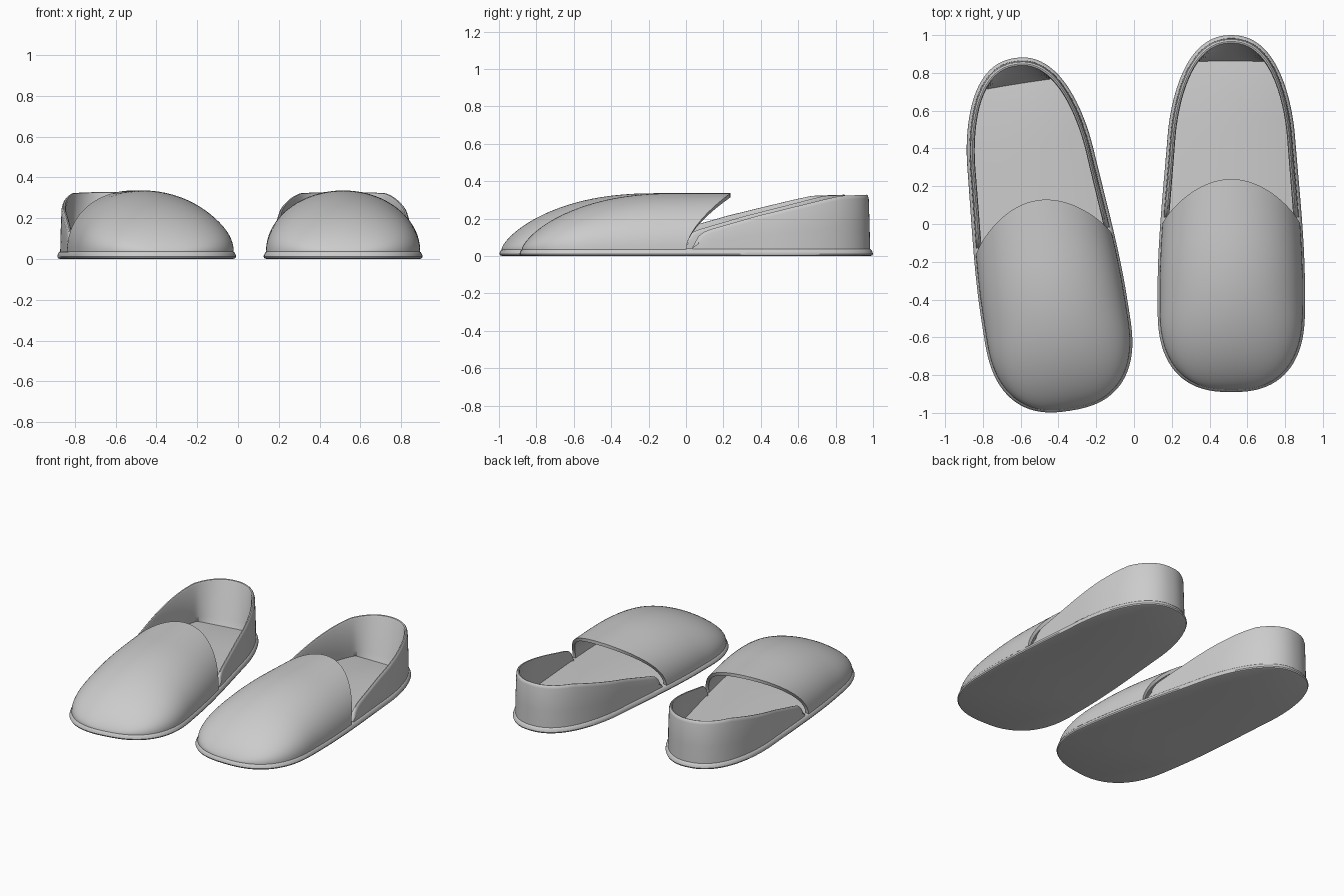
import bpy
import bmesh
from math import sin, cos, pi, radians

if "Cube" in bpy.data.objects:
    bpy.data.objects.remove(bpy.data.objects["Cube"], do_unlink=True)

grey = bpy.data.materials.new("soft_grey")
grey.use_nodes = True
grey.diffuse_color = (0.6, 0.6, 0.6, 1)
grey.node_tree.nodes["Principled BSDF"].inputs["Base Color"].default_value = (0.6, 0.6, 0.6, 1)

END = 0.945      # half length of a slipper
FLOOR = 0.04     # insole height
RISE = 0.3       # height of the toe cover above the insole


def half_width(y):
    """Half width of the footprint: broad rounded toe, narrower heel."""
    t = min(max((y + 0.4) / 1.2, 0), 1)
    w = 0.39 - 0.07 * t * t * (3 - 2 * t)
    if y < -0.5:
        d = min((-0.5 - y) / 0.445, 1)
        w *= (1 - d ** 2.5) ** 0.4
    if y > 0.4:
        d = min((y - 0.4) / 0.545, 1)
        w *= (1 - d ** 2.1) ** 0.45
    return w


def inset(x, y, off):
    return x * (1 - off / 0.39), y * (1 - off / END)


def ramp(y, keys):
    """Piecewise linear height along the length."""
    for (a, p), (b, q) in zip(keys, keys[1:]):
        if y <= b:
            return p + (q - p) * max(y - a, 0) / (b - a)
    return keys[-1][1]


def make(name, rows, place, closed=False, caps=False, thickness=0):
    """Skin equal-length rows of points into one object."""
    bm = bmesh.new()
    vs = [[bm.verts.new(p) for p in r] for r in rows]
    n = len(rows[0])
    for a, b in zip(vs, vs[1:]):
        for i in range(n if closed else n - 1):
            j = (i + 1) % n
            bm.faces.new((a[i], a[j], b[j], b[i]))
    if caps:
        bm.faces.new(vs[0])
        bm.faces.new(vs[-1])
    bmesh.ops.remove_doubles(bm, verts=bm.verts, dist=0.0003)
    bmesh.ops.recalc_face_normals(bm, faces=bm.faces)
    bm.normal_update()
    if thickness and sum(f.normal.z * f.calc_area() for f in bm.faces) < 0:
        bmesh.ops.reverse_faces(bm, faces=bm.faces)
    me = bpy.data.meshes.new(name)
    bm.to_mesh(me)
    bm.free()
    me.materials.append(grey)
    ob = bpy.data.objects.new(name, me)
    bpy.context.collection.objects.link(ob)
    ob.location = (place[0], place[1], 0)
    ob.rotation_euler.z = radians(place[2])
    bpy.ops.object.select_all(action='DESELECT')
    ob.select_set(True)
    bpy.context.view_layer.objects.active = ob
    if thickness:
        mod = ob.modifiers.new("shell", 'SOLIDIFY')
        mod.thickness = thickness
        mod.offset = -1
        bpy.ops.object.modifier_apply(modifier=mod.name)
    bpy.ops.object.shade_smooth_by_angle(angle=radians(40))


def sole(side, place):
    ring = []
    for i in range(128):
        a = 2 * pi * i / 128
        y = -END * cos(a)
        ring.append((half_width(y) * (1 if a < pi else -1), y))
    layers = [(0.015, 0), (0.004, 0.004), (0, 0.012), (0.003, 0.022),
              (0.008, 0.032), (0.014, 0.037), (0.022, FLOOR)]
    rows = [[(*inset(x, y, o), z) for x, y in ring] for o, z in layers]
    make(side + "_sole", rows, place, closed=True, caps=True)


def toe_cover(side, place):
    rows = []
    for i in range(49):
        u = (i / 48) ** 1.9
        row = []
        for j in range(49):
            a = pi * j / 48
            # rear edge sweeps back as it climbs
            rear = -0.055 + 0.24 * sin(a) ** 1.6
            y = -END + (rear + END) * u
            d = min(max((-0.1 - y) / 0.845, 0), 1)
            high = RISE * (1 - d ** 2.3) ** 0.7
            x, yy = inset(half_width(y) * cos(a), y, 0.012)
            row.append((x, yy, FLOOR - 0.004 + high * sin(a) ** 0.95))
        rows.append(row)
    make(side + "_toe_cover", rows, place, thickness=0.022)


def heel_counter(side, place):
    start = -0.02
    top_keys = [(start, 0.05), (0.005, 0.1), (0.05, 0.135), (0.34, 0.215),
                (0.72, 0.305), (0.8, 0.322), (END, 0.328)]
    rows = []
    for i in range(97):
        t = 2 * i / 96 - 1
        y = start + (END - start) * cos(t * pi / 2)
        w = half_width(y) * (1 if t < 0 else -1)
        top = ramp(y, top_keys)
        # outer wall, rounded rim, then the inner wall
        section = [(0.016, 0.032), (0.018, FLOOR + 0.4 * (top - FLOOR)),
                   (0.023, top - 0.02), (0.027, top - 0.006), (0.034, top),
                   (0.042, top - 0.002), (0.047, top - 0.012)]
        row = [(*inset(w, y, o), max(z, 0.032)) for o, z in section]
        # inner wall meets the insole along a squared-off heel line
        fx, fy = w * 0.91, min(y, 0.805)
        rx, ry, rz = row[-1]
        row.append((rx + (fx - rx) * 0.75, ry + (fy - ry) * 0.75,
                    FLOOR + 0.15 * (rz - FLOOR)))
        row.append((fx, fy, FLOOR - 0.005))
        rows.append(row)
    make(side + "_heel_counter", rows, place, closed=True, caps=True)


# The pair: one straight, one turned slightly outward at the heel
for side, place in (("left", (0.515, 0.055, 0)), ("right", (-0.485, -0.055, 9))):
    sole(side, place)
    toe_cover(side, place)
    heel_counter(side, place)
